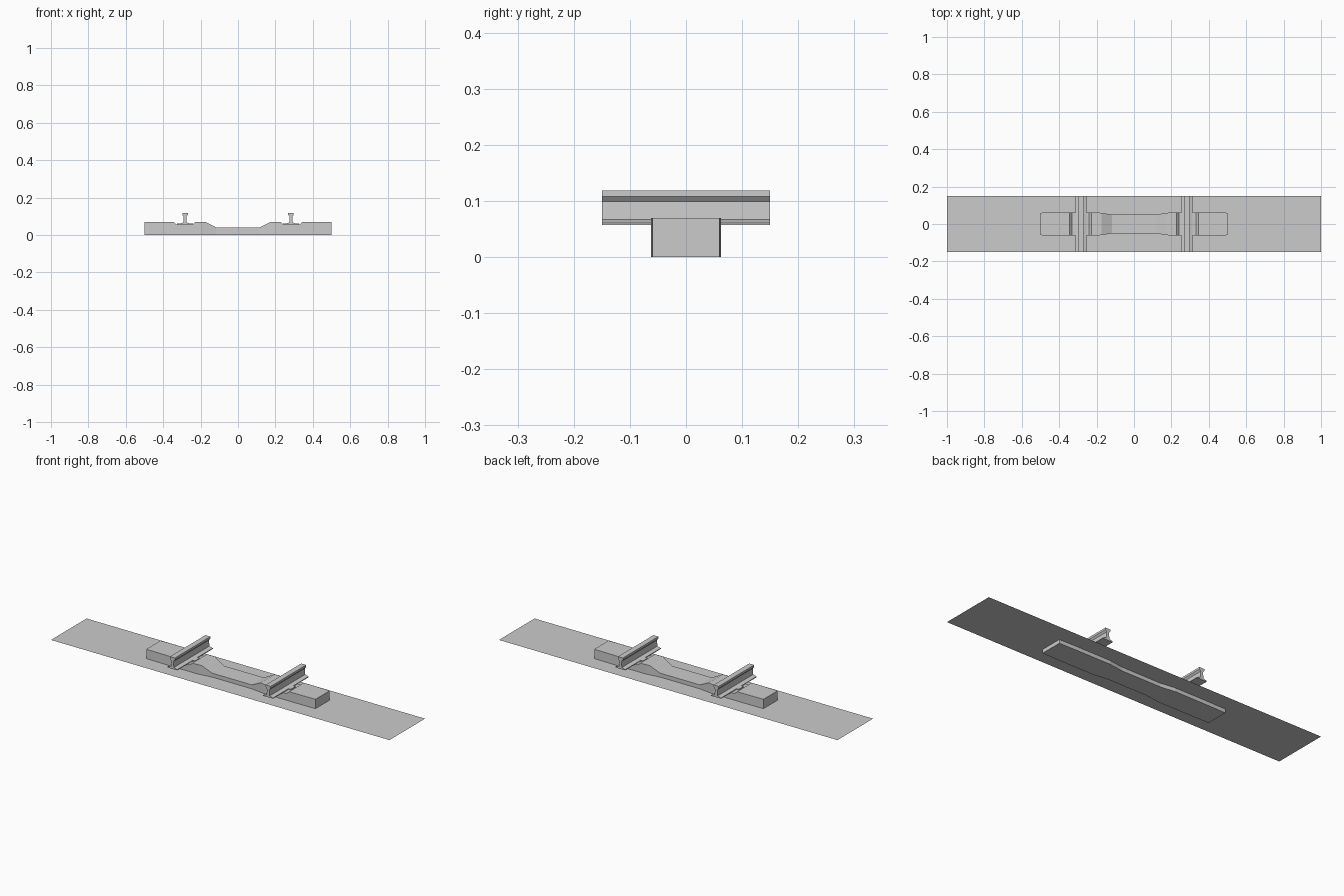
import bpy, bmesh

if "Cube" in bpy.data.objects:
    bpy.data.objects.remove(bpy.data.objects["Cube"])


def loft(name, rings, closed=True):
    """Skin a row of equal-sized vertex rings and cap both ends."""
    bm = bmesh.new()
    vr = [[bm.verts.new(p) for p in r] for r in rings]
    n = len(vr[0])
    for a, b in zip(vr, vr[1:]):
        for i in range(n):
            j = (i + 1) % n
            bm.faces.new((a[i], a[j], b[j], b[i]))
    bm.faces.new(vr[0])
    bm.faces.new(vr[-1])
    bmesh.ops.recalc_face_normals(bm, faces=bm.faces)
    me = bpy.data.meshes.new(name)
    bm.to_mesh(me)
    bm.free()
    ob = bpy.data.objects.new(name, me)
    bpy.context.collection.objects.link(ob)
    return ob


# ballast bed: one flat sheet the sleeper sinks through
bpy.ops.mesh.primitive_plane_add(size=1, location=(0, 0, 0.02))
bed = bpy.context.object
bed.name = "ballast_bed"
bed.scale = (2, 0.3, 1)

# concrete sleeper: stations of x, top height, half width
half = [(0.117, 0.041, 0.051), (0.175, 0.07, 0.059), (0.195, 0.07, 0.062),
        (0.227, 0.07, 0.062), (0.241, 0.056, 0.062), (0.331, 0.056, 0.062),
        (0.345, 0.07, 0.062), (0.39, 0.07, 0.062), (0.5, 0.07, 0.06)]
stations = [(-x, z, w) for x, z, w in reversed(half)] + half
loft("sleeper", [[(x, -w, 0), (x, w, 0), (x, w, z), (x, -w, z)]
                 for x, z, w in stations])

# rails: half profile from foot to head, mirrored and extruded along y
prof = [(0.029, 0.057), (0.029, 0.061), (0.009, 0.067), (0.007, 0.099),
        (0.0145, 0.108), (0.0145, 0.119)]
outline = prof + [(-x, z) for x, z in reversed(prof)]
for side, s in (("left", -1), ("right", 1)):
    cx = 0.283 * s
    loft(side + "_rail", [[(cx + x, y, z) for x, z in outline]
                          for y in (-0.15, 0.15)])
    # rail clips: low wedges either side of the foot on the sleeper seat
    for place, d in (("inner", -1), ("outer", 1)):
        wedge = [(0.027, 0.056), (0.042, 0.056), (0.042, 0.061), (0.027, 0.063)]
        loft(side + "_" + place + "_clip",
             [[(cx + s * d * x, y, z) for x, z in wedge]
              for y in (-0.02, 0.02)])
